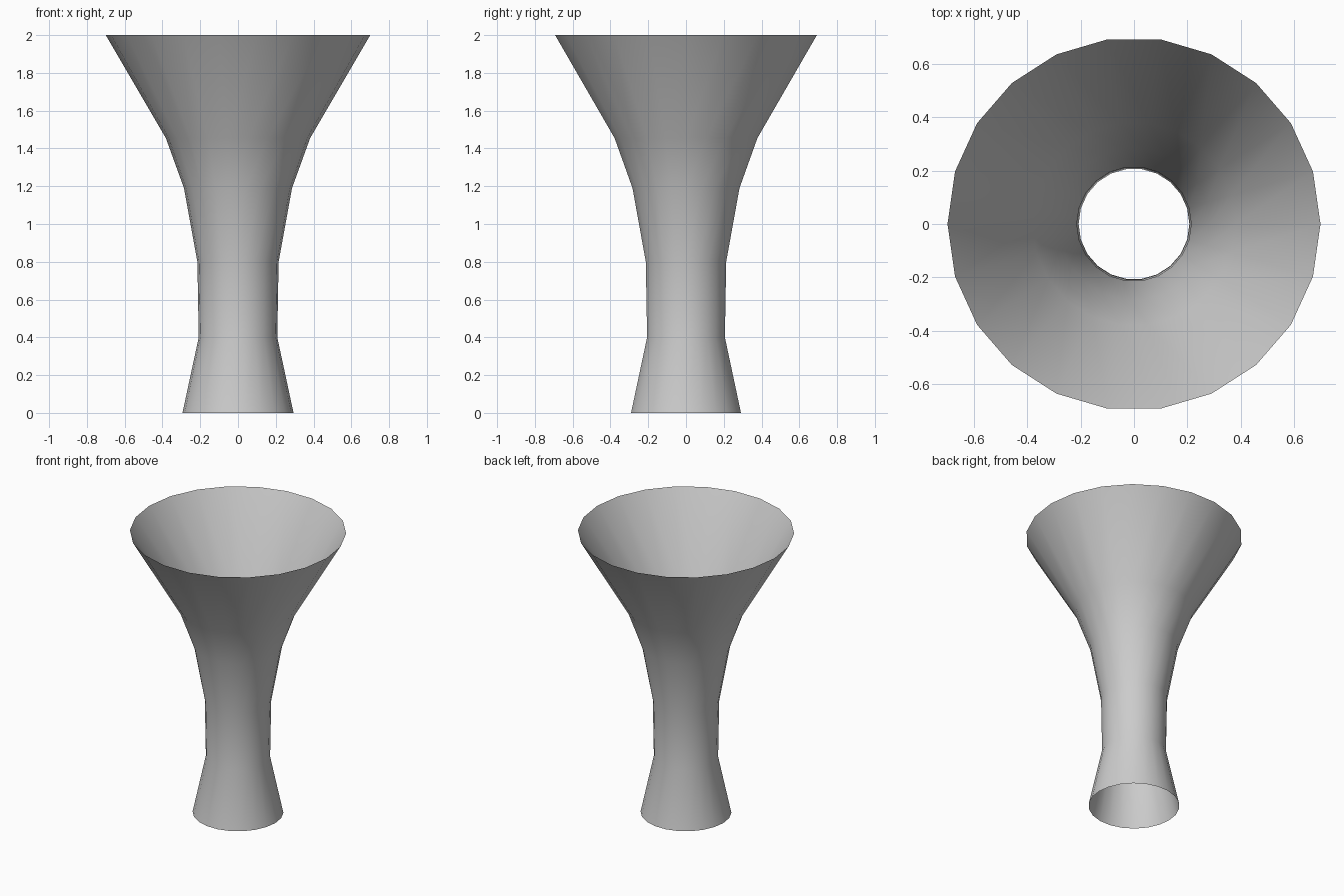
import bpy, bmesh
from math import cos, sin, pi

if "Cube" in bpy.data.objects:
    bpy.data.objects.remove(bpy.data.objects["Cube"])

SIDES = 22
# Profile as (radius, height), bottom to top
PROFILE = [(0.294, 0.0), (0.208, 0.4), (0.215, 0.8),
           (0.286, 1.19), (0.382, 1.455), (0.70, 2.0)]

# Open, single-walled flared tube
bm = bmesh.new()
rings = [[bm.verts.new((r * cos(2 * pi * i / SIDES), r * sin(2 * pi * i / SIDES), z))
          for i in range(SIDES)] for r, z in PROFILE]
for low, high in zip(rings, rings[1:]):
    for i in range(SIDES):
        j = (i + 1) % SIDES
        face = bm.faces.new((low[i], low[j], high[j], high[i]))
        face.smooth = True

mesh = bpy.data.meshes.new("flared_vase")
bm.to_mesh(mesh)
bm.free()
vase = bpy.data.objects.new("flared_vase", mesh)
bpy.context.collection.objects.link(vase)
